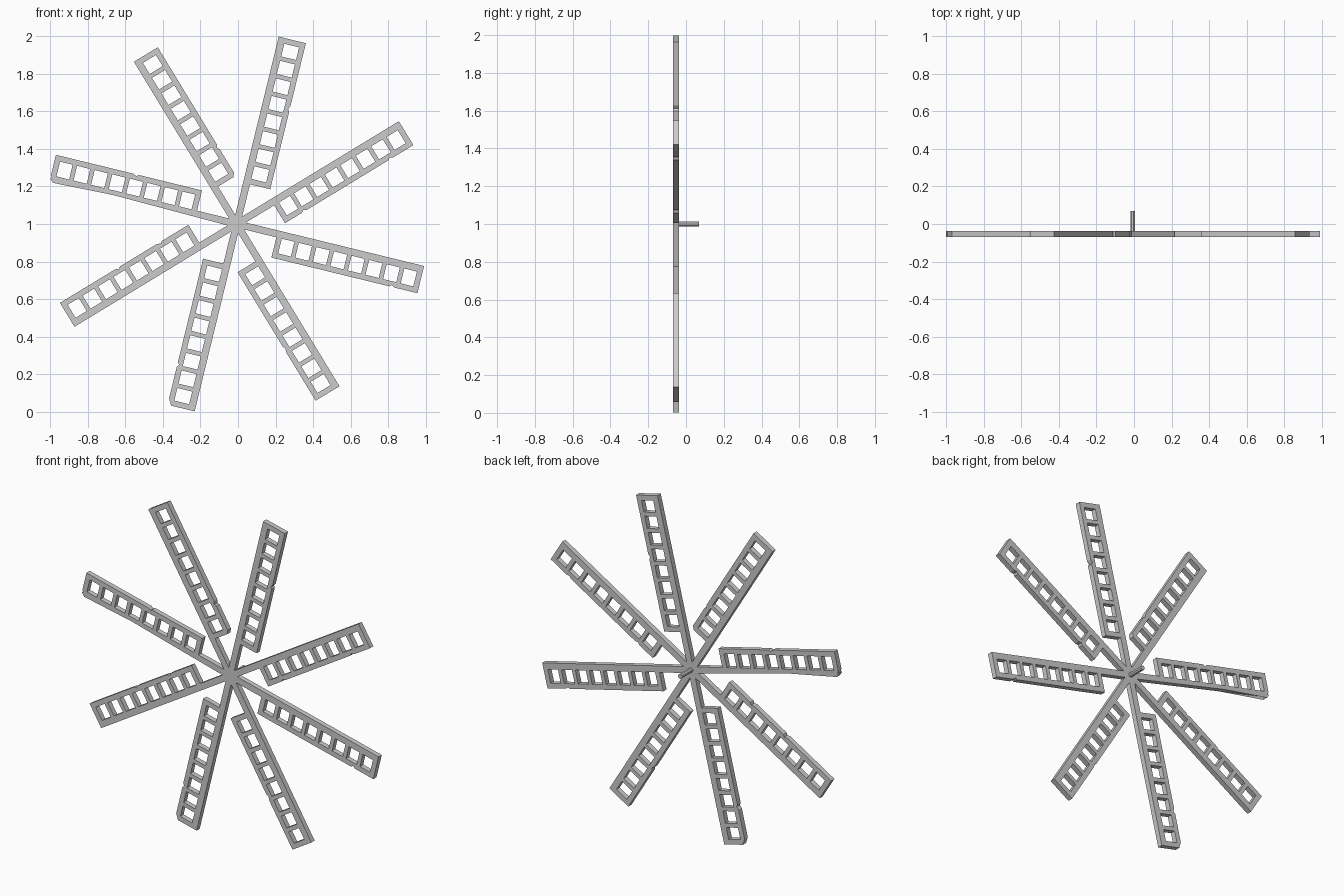
import bpy, bmesh, math

if "Cube" in bpy.data.objects:
    bpy.data.objects.remove(bpy.data.objects["Cube"])

CX, CZ = -0.007, 1.0             # wheel axis
FRONT, BACK = -0.068, -0.037     # thickness of the sails
H = 0.019                        # half width of a stock
R0, R1 = 0.222, 1.023            # inner and outer radius of the lattice
RAIL_IN, RAIL_OUT = -0.100, -0.130


def prism(bm, pts, angle, y0=FRONT, y1=BACK):
    """Extrude an (along, across) outline, turned to the arm's angle."""
    c, s = math.cos(angle), math.sin(angle)
    rings = [[bm.verts.new((CX + r * c - t * s, y, CZ + r * s + t * c))
              for r, t in pts] for y in (y0, y1)]
    bm.faces.new(rings[0])
    bm.faces.new(rings[1][::-1])
    n = len(pts)
    for i in range(n):
        j = (i + 1) % n
        bm.faces.new((rings[0][j], rings[0][i], rings[1][i], rings[1][j]))


def finish(bm, name):
    bmesh.ops.recalc_face_normals(bm, faces=bm.faces)
    me = bpy.data.meshes.new(name)
    bm.to_mesh(me)
    bm.free()
    ob = bpy.data.objects.new(name, me)
    bpy.context.collection.objects.link(ob)
    return ob


# worn spots: nick radii on the outer rail, and broken-off corners
nicks = [(0.34, 0.88), (0.66,), (0.40,), (0.58,), (0.40, 0.66), (0.80,), (0.70,), (0.88,)]
rail_tip_chip = {5}
stock_tip_chip = {3}
rail_root_chip = {2}

for k in range(8):
    a = math.radians(31.3 + 45 * k)

    # main stock, pointed at the hub so the eight meet cleanly
    tip = H / math.tan(math.radians(22.5))
    bm = bmesh.new()
    end = [(R1 - 0.02, H), (R1, H - 0.02)] if k in stock_tip_chip else [(R1, H)]
    prism(bm, [(0, 0), (tip, -H), (R1, -H)] + end + [(tip, H)], a)
    finish(bm, f"stock_{k + 1}")

    # outer rail with worn nicks
    bm = bmesh.new()
    pts = [(R0, RAIL_IN)]
    pts += ([(R0, RAIL_OUT + 0.015), (R0 + 0.02, RAIL_OUT)]
            if k in rail_root_chip else [(R0, RAIL_OUT)])
    for r in nicks[k]:
        pts += [(r - 0.012, RAIL_OUT), (r, RAIL_OUT + 0.009), (r + 0.018, RAIL_OUT)]
    pts += ([(R1 - 0.035, RAIL_OUT), (R1, RAIL_OUT + 0.02)]
            if k in rail_tip_chip else [(R1, RAIL_OUT)])
    pts.append((R1, RAIL_IN))
    prism(bm, pts, a)
    finish(bm, f"rail_{k + 1}")

    # nine cross bars between stock and rail
    bm = bmesh.new()
    for i in range(9):
        w = 0.015 if i in (0, 8) else 0.012
        r = R0 + 0.015 + (R1 - R0 - 0.03) * i / 8
        prism(bm, [(r - w, RAIL_IN), (r + w, RAIL_IN), (r + w, -H), (r - w, -H)], a)
    finish(bm, f"cross_bars_{k + 1}")

# axle behind the hub
bm = bmesh.new()
prism(bm, [(0.014 * math.cos(math.radians(22.5 + 45 * i)),
            0.014 * math.sin(math.radians(22.5 + 45 * i))) for i in range(8)],
      0, BACK - 0.01, 0.068)
finish(bm, "axle")
